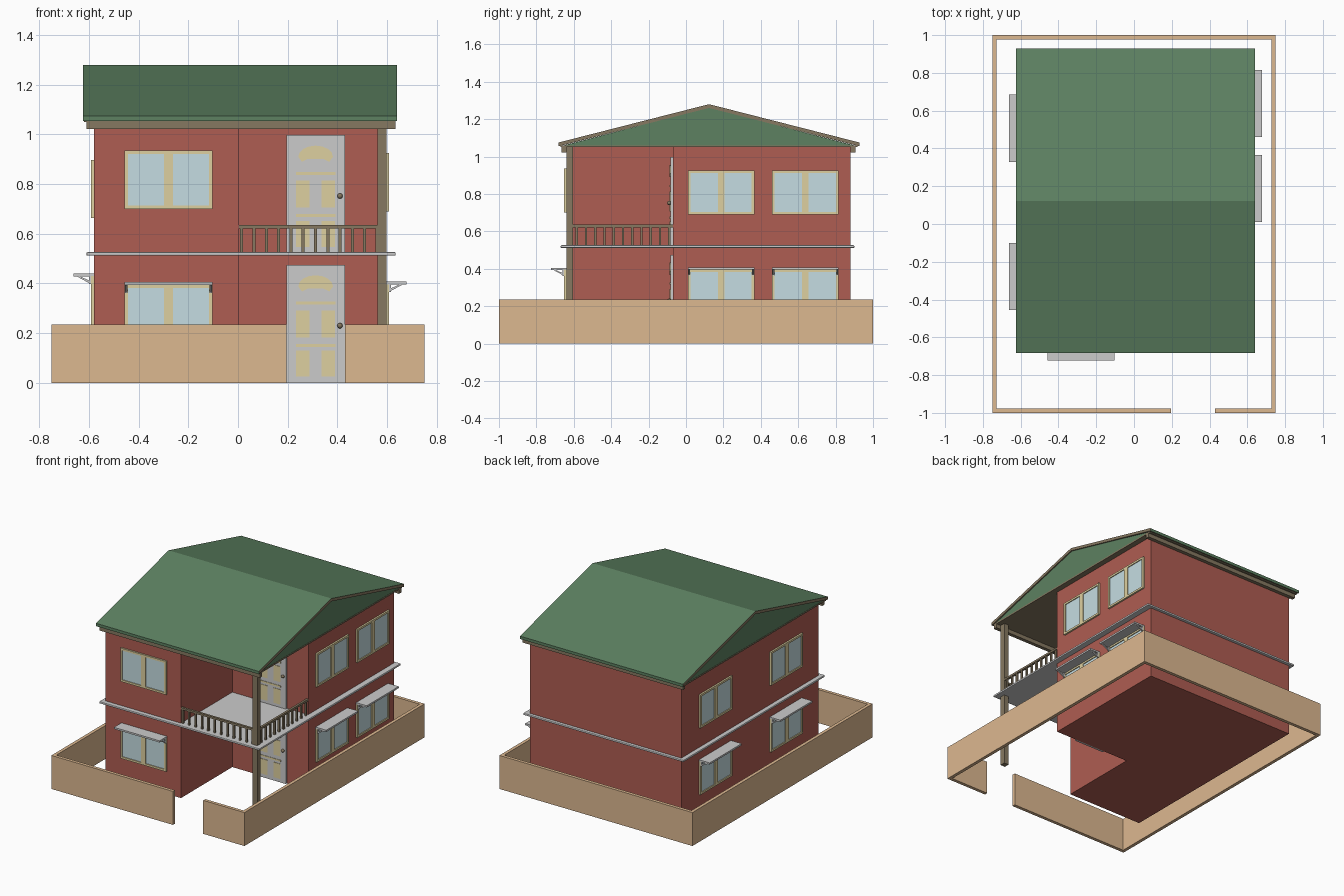
import bpy, bmesh, math
from mathutils import Matrix, Vector

if "Cube" in bpy.data.objects:
    bpy.data.objects.remove(bpy.data.objects["Cube"])


def material(name, rgb):
    m = bpy.data.materials.new(name)
    m.diffuse_color = (*rgb, 1)
    m.use_nodes = True
    m.node_tree.nodes["Principled BSDF"].inputs["Base Color"].default_value = m.diffuse_color
    return m


RED = material("brick_red", (0.43, 0.11, 0.085))
SAND = material("sand", (0.72, 0.48, 0.28))
GREEN = material("roof_green", (0.11, 0.22, 0.12))
CREAM = material("cream", (0.73, 0.63, 0.35))
GLASS = material("glass", (0.56, 0.72, 0.76))
BROWN = material("trim_brown", (0.24, 0.19, 0.12))


def prism(bm, pts, vec):
    """Extrude a planar outline of 3D points along vec."""
    face = bm.faces.new([bm.verts.new(p) for p in pts])
    ext = bmesh.ops.extrude_face_region(bm, geom=[face], use_keep_orig=True)
    bmesh.ops.translate(bm, vec=Vector(vec),
                        verts=[v for v in ext["geom"] if isinstance(v, bmesh.types.BMVert)])


def box(bm, x0, x1, y0, y1, z0, z1):
    prism(bm, [(x0, y0, z0), (x1, y0, z0), (x1, y1, z0), (x0, y1, z0)], (0, 0, z1 - z0))


def finish(name, bm, mat=None, place=None):
    bmesh.ops.recalc_face_normals(bm, faces=bm.faces)
    me = bpy.data.meshes.new(name)
    bm.to_mesh(me)
    bm.free()
    ob = bpy.data.objects.new(name, me)
    bpy.context.collection.objects.link(ob)
    if mat:
        me.materials.append(mat)
    if place:
        ob.matrix_world = place
    return ob


def boxes(name, mat, specs, place=None):
    bm = bmesh.new()
    for s in specs:
        box(bm, *s)
    return finish(name, bm, mat, place)


def on_wall(x, y, z, turn):
    return Matrix.Translation((x, y, z)) @ Matrix.Rotation(math.radians(turn), 4, 'Z')


L, R, F, B = -0.58, 0.595, -0.64, 0.88   # house limits
PX, PY = 0.005, -0.07                    # inner corner of the porch

# garden wall with gate gap
boxes("garden_wall", SAND, [
    (-0.75, -0.727, -1, 1, 0, 0.235), (0.727, 0.75, -1, 1, 0, 0.235),
    (-0.727, 0.727, 0.977, 1, 0, 0.235),
    (-0.727, 0.195, -1, -0.977, 0, 0.235), (0.43, 0.727, -1, -0.977, 0, 0.235)])

# L-shaped house body
bm = bmesh.new()
prism(bm, [(L, F, 0), (PX, F, 0), (PX, PY, 0), (R, PY, 0), (R, B, 0), (L, B, 0)], (0, 0, 1.055))
finish("house_body", bm, RED)

# floor band, doubling as the balcony floor
band = boxes("floor_band", None, [(L - 0.03, R + 0.04, F - 0.03, B + 0.02, 0.512, 0.526)])
bev = band.modifiers.new("bevel", 'BEVEL')
bev.width, bev.segments = 0.004, 2

# corner post
boxes("porch_post", BROWN, [(0.562, R + 0.003, F, F + 0.037, 0, 1.055)])

# balcony railing
rail = [(PX, 0.562, F, F + 0.016, 0.622, 0.636),
        (0.581, 0.597, F + 0.037, PY, 0.622, 0.636)]
for i in range(12):
    x = PX + 0.004 + i * 0.0495
    if x < 0.56:
        rail.append((x, x + 0.012, F + 0.002, F + 0.014, 0.526, 0.622))
    y = F + 0.05 + i * 0.0495
    if y < PY - 0.01:
        rail.append((0.583, 0.595, y, y + 0.012, 0.526, 0.622))
boxes("balcony_railing", BROWN, rail)

# roof covering
RX0, RX1, YM, HALF = -0.625, 0.64, 0.123, 0.805
T, EAVE, TOP = 0.02, 1.075, 1.28
bm = bmesh.new()
prism(bm, [(RX0, y, z) for y, z in (
    (YM - HALF, EAVE - T), (YM - HALF, EAVE), (YM, TOP), (YM + HALF, EAVE),
    (YM + HALF, EAVE - T), (YM, TOP - T))], (RX1 - RX0, 0, 0))
roof = finish("roof", bm, GREEN)
roof.data.materials.append(BROWN)
for p in roof.data.polygons:
    if abs(p.normal.x) > 0.9 or p.normal.z < -0.5:
        p.material_index = 1

# gable infill
bm = bmesh.new()
prism(bm, [(RX0 + 0.008, y, z) for y, z in (
    (YM - HALF + 0.01, EAVE - T), (YM, TOP - T + 0.002), (YM + HALF - 0.01, EAVE - T))],
    (RX1 - RX0 - 0.016, 0, 0))
finish("gable", bm, GREEN)

# soffit and eave boards
boxes("soffit", BROWN, [(RX0 + 0.006, RX1 - 0.006, YM - HALF + 0.012, YM + HALF - 0.012, 1.05, 1.06)])
boxes("eave_boards", BROWN, [(L - 0.03, R + 0.04, F - 0.025, F, 1.022, 1.05),
                             (L - 0.03, R + 0.04, B, B + 0.025, 1.022, 1.05)])


# windows: outward is local -y
def window(name, place, w=0.355, h=0.235):
    a, f, m = w / 2, 0.014, 0.018
    boxes(name + "_frame", CREAM, [
        (-a, a, -0.012, 0, 0, f), (-a, a, -0.012, 0, h - f, h),
        (-a, -a + f, -0.012, 0, f, h - f), (a - f, a, -0.012, 0, f, h - f),
        (-m, m, -0.012, 0, f, h - f)], place)
    boxes(name + "_glass", GLASS, [(-a + f, -m, -0.006, 0, f, h - f),
                                   (m, a - f, -0.006, 0, f, h - f)], place)


# canopies with a bracket at each end
def canopy(name, place, w=0.355):
    a = w / 2
    bm = bmesh.new()
    box(bm, -a, a, -0.083, 0, -0.002, 0.01)
    for x in (-a + 0.002, a - 0.012):
        box(bm, x, x + 0.01, -0.02, -0.011, -0.033, -0.002)
        prism(bm, [(x, -0.068, -0.002), (x, -0.054, -0.002), (x, -0.011, -0.022),
                   (x, -0.011, -0.033)], (0.01, 0, 0))
    finish(name, bm, None, place)


for tag, x, y, turn, low, up in (
        ("front", -0.28, F, 0, 0.160, 0.700),
        ("right_a", R, 0.188, 90, 0.163, 0.690),
        ("right_b", R, 0.638, 90, 0.163, 0.690),
        ("left_a", L, -0.278, -90, 0.195, 0.663),
        ("left_b", L, 0.507, -90, 0.195, 0.663)):
    window("lower_window_" + tag, on_wall(x, y, low, turn))
    window("upper_window_" + tag, on_wall(x, y, up, turn))
    canopy("canopy_" + tag, on_wall(x, y, low + 0.235, turn))


# panelled doors
def door(name, z, h):
    place = Matrix.Translation((0.3125, PY, z))
    boxes(name, None, [(-0.1175, 0.1175, -0.014, 0, 0, h)], place)
    bm = bmesh.new()
    y0, y1 = -0.017, -0.013
    for z0, z1 in ((0.315, 0.327), (0.145, 0.157)):
        box(bm, -0.08, 0.08, y0, y1, z0, z1)
    for z0, z1 in ((0.183, 0.292), (0.025, 0.13)):
        box(bm, -0.078, -0.024, y0, y1, z0, z1)
        box(bm, 0.024, 0.078, y0, y1, z0, z1)
    # arched fanlight
    arc = [i / 8 * math.pi for i in range(9)]
    pts = [(0.07 * math.cos(t), y0, 0.388 + 0.045 * math.sin(t)) for t in arc]
    pts += [(-0.055, y0, 0.368), (-0.03, y0, 0.38), (0.03, y0, 0.38), (0.055, y0, 0.368)]
    prism(bm, pts, (0, y1 - y0, 0))
    finish(name + "_panels", bm, CREAM, place)
    bm = bmesh.new()
    bmesh.ops.create_uvsphere(bm, u_segments=12, v_segments=8, radius=0.011)
    knob = finish(name + "_knob", bm, BROWN, place @ Matrix.Translation((0.098, -0.02, 0.23)))
    knob.data.shade_smooth()


door("lower_door", 0, 0.475)
door("upper_door", 0.522, 0.475)
